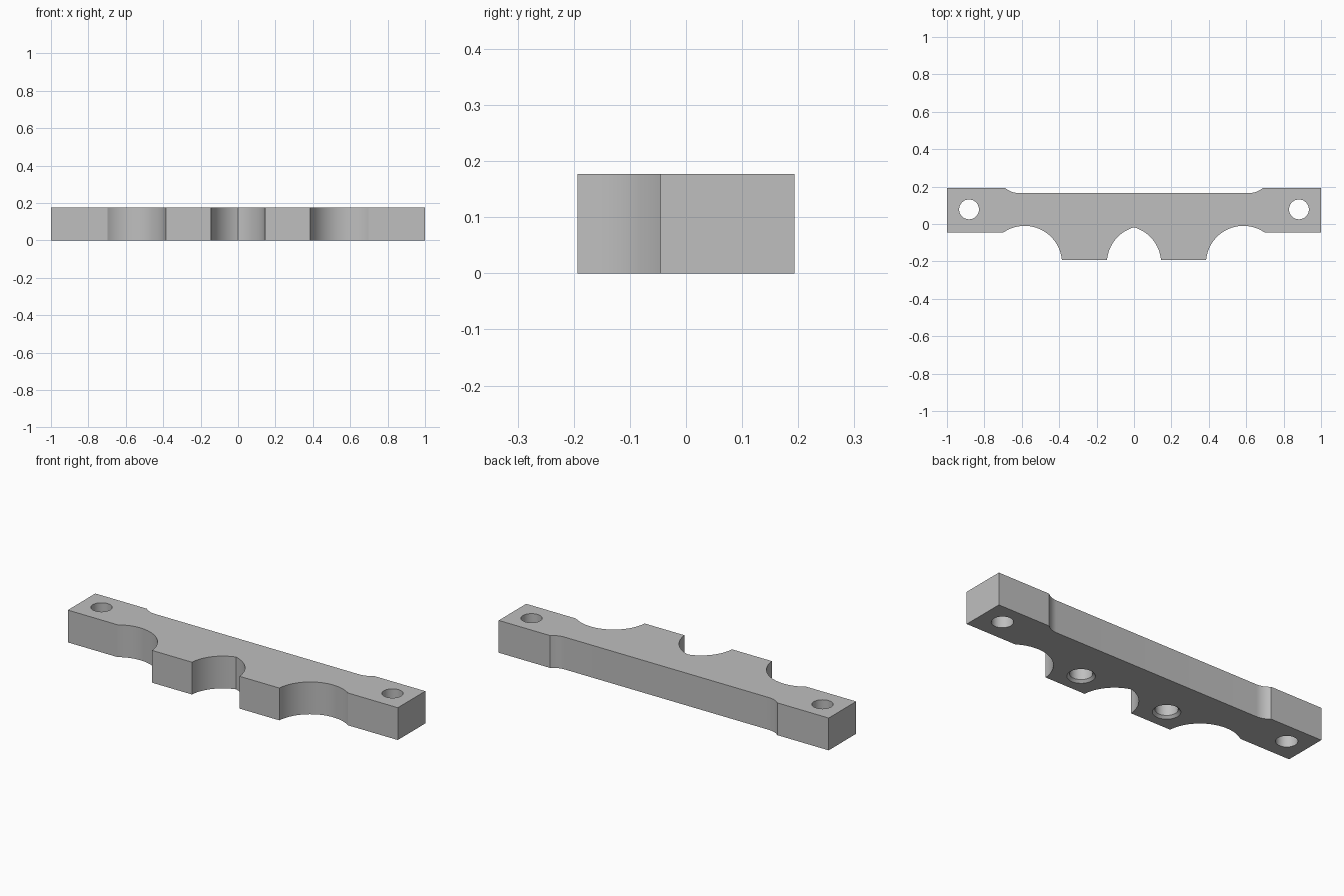
import bpy, bmesh, math

if "Cube" in bpy.data.objects:
    bpy.data.objects.remove(bpy.data.objects["Cube"])

HEIGHT = 0.177
FRONT, BACK = -0.193, 0.193      # extreme y values
END_FRONT, NECK = -0.045, 0.166  # front of the end blocks, recessed back wall
BITE_R, BITE_Y = 0.2, -0.21      # radius and centre line of the front scallops
SIDE_X, MID_X = 0.585, 0.055     # scallop centres
FILLET_R, FILLET_X = 0.1, 0.62


def arc(cx, cy, r, start, end, steps):
    return [(cx + r * math.cos(start + (end - start) * i / steps),
             cy + r * math.sin(start + (end - start) * i / steps))
            for i in range(steps + 1)]


def make_object(name, bm):
    bmesh.ops.recalc_face_normals(bm, faces=bm.faces)
    mesh = bpy.data.meshes.new(name)
    bm.to_mesh(mesh)
    bm.free()
    obj = bpy.data.objects.new(name, mesh)
    bpy.context.collection.objects.link(obj)
    return obj


def half_profile():
    # +x half of the outline, from the centre cusp round to the back wall
    cusp = math.acos(MID_X / BITE_R)
    foot = math.asin((FRONT - BITE_Y) / BITE_R)
    lip = math.asin((END_FRONT - BITE_Y) / BITE_R)
    rise = math.acos((NECK + FILLET_R - BACK) / FILLET_R)
    pts = arc(-MID_X, BITE_Y, BITE_R, cusp, foot, 16)
    pts += arc(SIDE_X, BITE_Y, BITE_R, math.pi - foot, lip, 32)
    pts += [(1, END_FRONT), (1, BACK)]
    pts += arc(FILLET_X, NECK + FILLET_R, FILLET_R,
               rise - math.pi / 2, -math.pi / 2, 8)
    return pts


def lathe(name, x, y, rings, sides=48):
    # Closed round plug made from stacked (radius, z) rings
    bm = bmesh.new()
    loops = [[bm.verts.new((px, py, z))
              for px, py in arc(x, y, r, 0, 2 * math.pi, sides)[:-1]]
             for r, z in rings]
    for low, high in zip(loops, loops[1:]):
        for i in range(sides):
            j = (i + 1) % sides
            bm.faces.new((low[i], low[j], high[j], high[i]))
    bm.faces.new(loops[0])
    bm.faces.new(loops[-1])
    return make_object(name, bm)


# Clamp bar: mirrored outline extruded upward
half = half_profile()
outline = half + [(-x, y) for x, y in reversed(half[1:])]
bm = bmesh.new()
base = bm.faces.new([bm.verts.new((x, y, 0)) for x, y in outline])
top = bmesh.ops.extrude_face_region(bm, geom=[base], use_keep_orig=True)
bmesh.ops.translate(bm, vec=(0, 0, HEIGHT),
                    verts=[v for v in top["geom"] if isinstance(v, bmesh.types.BMVert)])
bar = make_object("clamp_bar", bm)

grey = bpy.data.materials.new("light_grey")
grey.use_nodes = True
grey.diffuse_color = (0.52, 0.52, 0.52, 1)
grey.node_tree.nodes["Principled BSDF"].inputs["Base Color"].default_value = grey.diffuse_color
bar.data.materials.append(grey)

# Through holes in the ends, chamfered blind holes under the two feet
through = [(0.053, -0.1), (0.053, HEIGHT + 0.1)]
blind = [(0.078, -0.01), (0.055, 0.013), (0.055, 0.12)]
cutters = []
for side, sign in (("left", 1), ("right", -1)):
    cutters.append(lathe(side + "_bolt_hole_cutter", 0.882 * sign, 0.078, through))
    cutters.append(lathe(side + "_insert_hole_cutter", 0.265 * sign, -0.075, blind))

bpy.ops.object.select_all(action="DESELECT")
bpy.context.view_layer.objects.active = bar
bar.select_set(True)
for cutter in cutters:
    cutter.hide_render = True
    mod = bar.modifiers.new(cutter.name, "BOOLEAN")
    mod.operation = "DIFFERENCE"
    mod.solver = "EXACT"
    mod.object = cutter
    bpy.ops.object.modifier_apply(modifier=mod.name)
    bpy.data.objects.remove(cutter)

bpy.ops.object.shade_smooth_by_angle(angle=math.radians(20))
